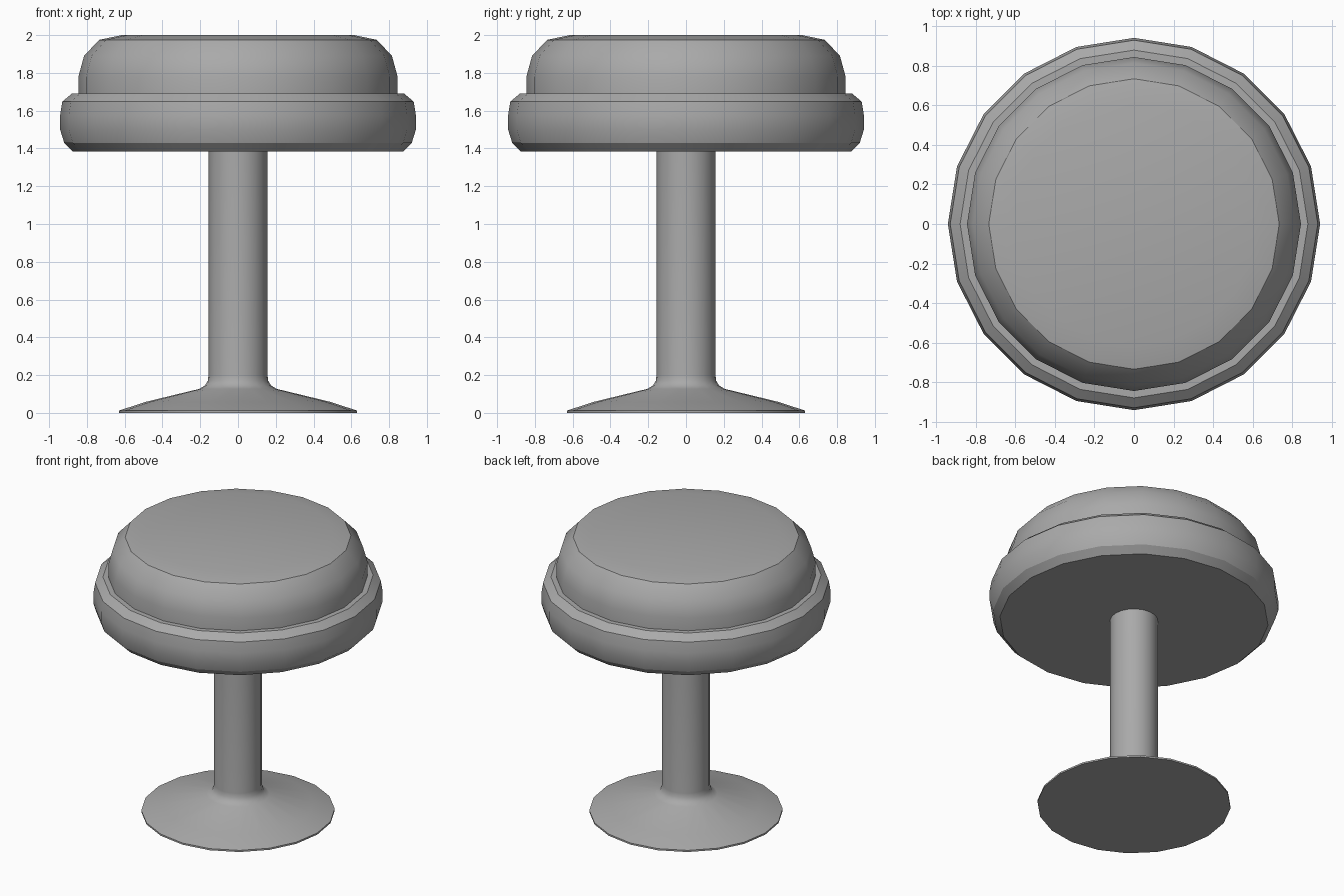
import bpy
import math

SIDES = 20

cube = bpy.data.objects.get("Cube")
if cube:
    bpy.data.objects.remove(cube, do_unlink=True)

# One plain grey for the whole stool
grey = bpy.data.materials.new("plain_grey")
grey.use_nodes = True
colour = (0.4, 0.4, 0.4, 1)
grey.diffuse_color = colour
grey.node_tree.nodes["Principled BSDF"].inputs["Base Color"].default_value = colour


def lathe(name, profile, angle=32):
    """Spin a (radius, height) profile, listed bottom to top, and cap both ends."""
    verts, faces = [], []
    for r, z in profile:
        for i in range(SIDES):
            a = math.tau * i / SIDES
            verts.append((r * math.cos(a), r * math.sin(a), z))
    for row in range(len(profile) - 1):
        for i in range(SIDES):
            j = (i + 1) % SIDES
            low, high = row * SIDES, (row + 1) * SIDES
            faces.append((low + i, low + j, high + j, high + i))
    faces.append(tuple(reversed(range(SIDES))))
    faces.append(tuple(range(len(verts) - SIDES, len(verts))))
    mesh = bpy.data.meshes.new(name)
    mesh.from_pydata(verts, [], faces)
    mesh.materials.append(grey)
    obj = bpy.data.objects.new(name, mesh)
    bpy.context.collection.objects.link(obj)
    bpy.ops.object.select_all(action="DESELECT")
    obj.select_set(True)
    bpy.context.view_layer.objects.active = obj
    bpy.ops.object.shade_smooth_by_angle(angle=math.radians(angle))
    return obj


# Flared foot blending into the column
lathe("pedestal", [(0.63, 0), (0.63, 0.012), (0.49, 0.058), (0.205, 0.127),
                   (0.175, 0.145), (0.16, 0.17), (0.156, 0.2), (0.156, 1.39)])

# Rounded rim around the seat
lathe("seat_rim", [(0.875, 1.385), (0.92, 1.43), (0.942, 1.5), (0.942, 1.575),
                   (0.93, 1.648), (0.88, 1.69)], angle=25)

# Padded cushion
lathe("cushion", [(0.845, 1.66), (0.845, 1.78), (0.815, 1.89),
                  (0.735, 1.975), (0.615, 2.0)])
